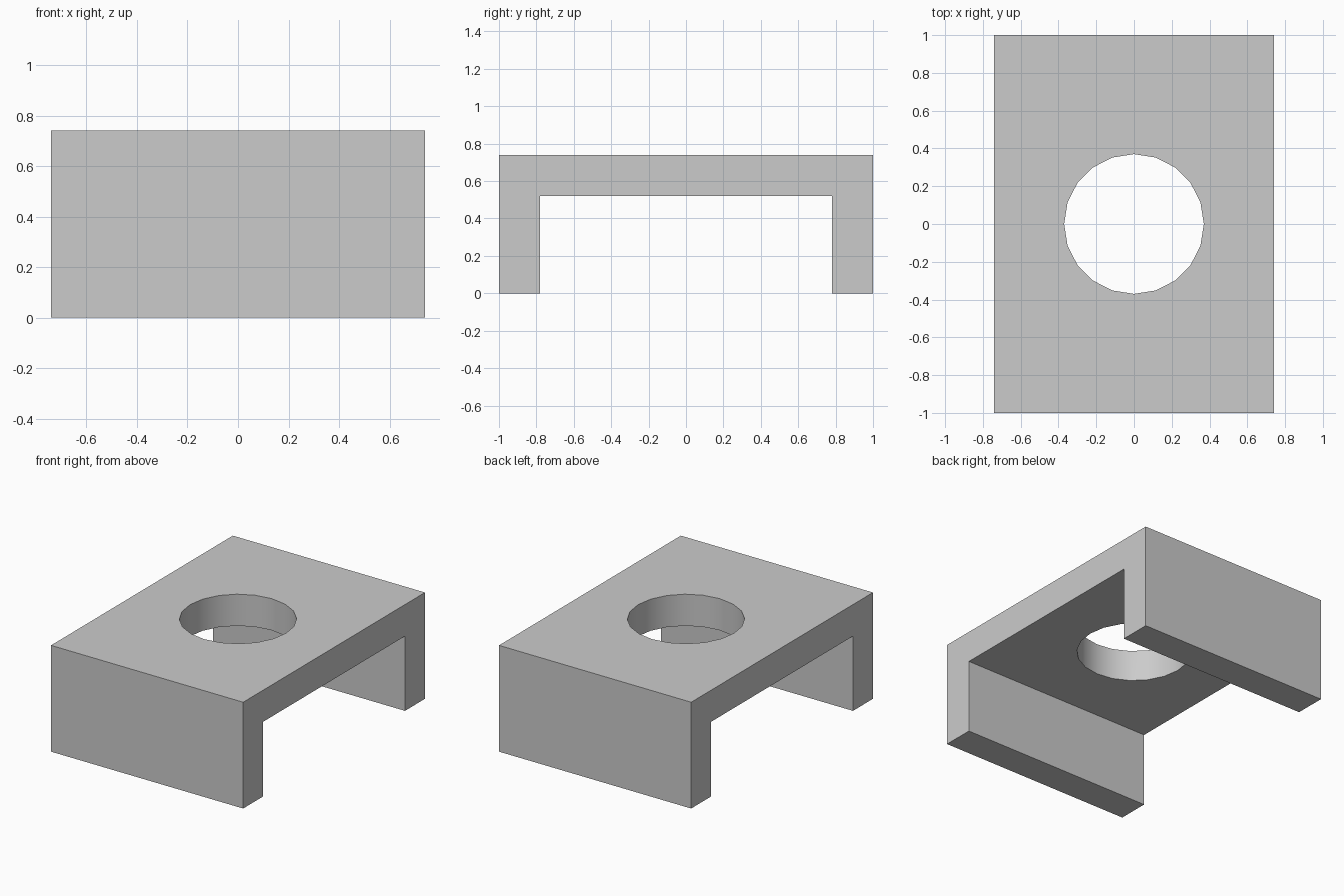
import bpy
import bmesh
import math

HALF_X, HALF_Y, HEIGHT = 0.74, 1.0, 0.74
WALL = 0.22
HOLE_RADIUS, HOLE_SIDES = 0.37, 20

cube = bpy.data.objects.get("Cube")
if cube:
    bpy.data.objects.remove(cube, do_unlink=True)

# Plain grey material
grey = bpy.data.materials.new("plain_grey")
grey.use_nodes = True
colour = (0.6, 0.6, 0.6, 1)
grey.diffuse_color = colour
grey.node_tree.nodes["Principled BSDF"].inputs["Base Color"].default_value = colour

# Bracket: U-shaped side profile extruded across the width
inner_y, inner_z = HALF_Y - WALL, HEIGHT - WALL
half = [(HALF_Y, HEIGHT), (HALF_Y, 0), (inner_y, 0), (inner_y, inner_z)]
profile = half + [(-y, z) for y, z in reversed(half)]
bm = bmesh.new()
face = bm.faces.new([bm.verts.new((-HALF_X, y, z)) for y, z in profile])
result = bmesh.ops.extrude_face_region(bm, geom=[face])
moved = [v for v in result["geom"] if isinstance(v, bmesh.types.BMVert)]
bmesh.ops.translate(bm, verts=moved, vec=(2 * HALF_X, 0, 0))
bmesh.ops.recalc_face_normals(bm, faces=bm.faces)
mesh = bpy.data.meshes.new("bracket")
bm.to_mesh(mesh)
bm.free()
mesh.materials.append(grey)
bracket = bpy.data.objects.new("bracket", mesh)
bpy.context.collection.objects.link(bracket)

# Round hole cut through the top plate
bpy.ops.mesh.primitive_cylinder_add(
    vertices=HOLE_SIDES, radius=HOLE_RADIUS, depth=2 * WALL,
    location=(0, 0, HEIGHT - WALL / 2))
cutter = bpy.context.object
cutter.name = "hole_cutter"
cutter.data.materials.append(grey)
cut = bracket.modifiers.new("hole", 'BOOLEAN')
cut.operation = 'DIFFERENCE'
cut.solver = 'EXACT'
cut.object = cutter

# Apply the cut, then smooth only the hole wall
bpy.ops.object.select_all(action='DESELECT')
bracket.select_set(True)
bpy.context.view_layer.objects.active = bracket
bpy.ops.object.modifier_apply(modifier=cut.name)
bpy.data.objects.remove(cutter, do_unlink=True)
bpy.ops.object.shade_smooth_by_angle(angle=math.radians(30))
